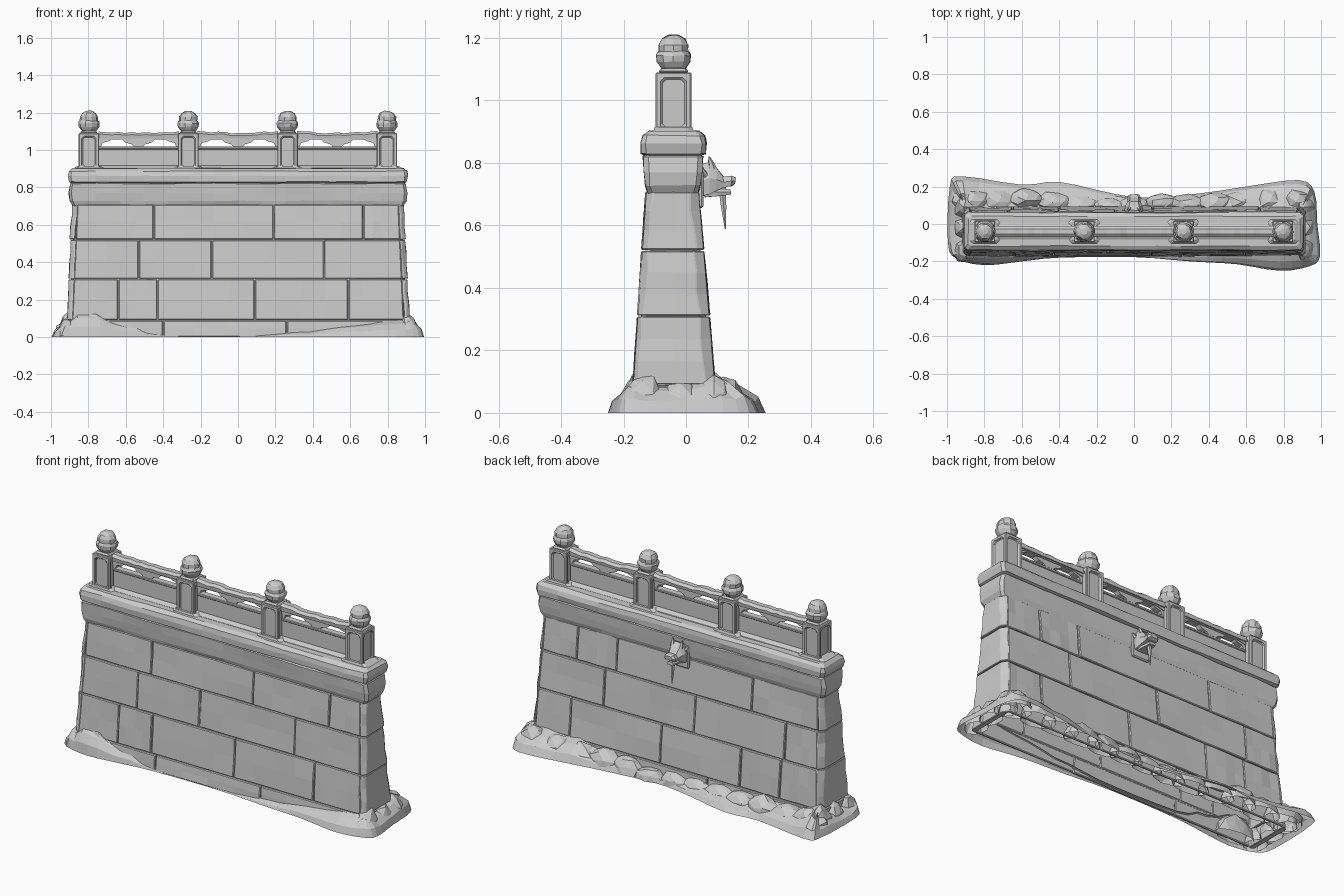
import bpy, bmesh, math, random
from mathutils import Vector

random.seed(7)
if "Cube" in bpy.data.objects:
    bpy.data.objects.remove(bpy.data.objects["Cube"])

stone = bpy.data.materials.new("grey_stone")
stone.use_nodes = True
stone.diffuse_color = (0.6, 0.6, 0.6, 1)
stone.node_tree.nodes["Principled BSDF"].inputs["Base Color"].default_value = (0.6, 0.6, 0.6, 1)

MID = -0.04  # y of the wall's centre plane


def finish(bm, name, bevel=0):
    bmesh.ops.recalc_face_normals(bm, faces=bm.faces)
    me = bpy.data.meshes.new(name)
    bm.to_mesh(me)
    bm.free()
    me.materials.append(stone)
    ob = bpy.data.objects.new(name, me)
    bpy.context.collection.objects.link(ob)
    if bevel:
        mod = ob.modifiers.new("worn_edges", "BEVEL")
        mod.width, mod.segments = bevel, 1
    return ob


def jit(amount):
    return random.uniform(-amount, amount)


def loft(name, rings, caps=True, bevel=0, rough=0):
    """Skin a list of point rings of equal length."""
    bm = bmesh.new()
    rows = [[bm.verts.new(Vector(p) + Vector((jit(rough), jit(rough), jit(rough)))) for p in r]
            for r in rings]
    n = len(rows[0])
    for a, b in zip(rows, rows[1:]):
        for i in range(n):
            j = (i + 1) % n
            bm.faces.new((a[i], a[j], b[j], b[i]))
    if caps:
        bm.faces.new(rows[0])
        bm.faces.new(rows[-1])
    return finish(bm, name, bevel)


def rect(hx, y0, y1, z, cut=0.0, cols=1):
    """Level ring with cut corners and extra points along its length."""
    xs = [-hx + cut + 2 * (hx - cut) * i / cols for i in range(cols + 1)]
    ring = [(x, y0, z) for x in xs] + [(hx, y0 + cut, z), (hx, y1 - cut, z)]
    return ring + [(x, y1, z) for x in reversed(xs)] + [(-hx, y1 - cut, z), (-hx, y0 + cut, z)]


def box(name, x0, x1, y0, y1, z0, z1, bevel=0):
    return loft(name, [[(x0, y0, z), (x1, y0, z), (x1, y1, z), (x0, y1, z)] for z in (z0, z1)],
                True, bevel)


def plate(name, outline, half):
    """Outline in x, z given thickness around the centre plane."""
    return loft(name, [[(x, MID + s * half, z) for x, z in outline] for s in (-1, 1)])


# Battered wall faces
def half_len(z): return 0.92 - 0.045 * z
def front_y(z): return -0.175 + 0.068 * z
def back_y(z): return 0.10 - 0.083 * z


GAP, SKIN, END = 0.002, 0.014, 0.03


def block(name, xa, xb, z0, z1, face):
    """Thin facing stone with an uneven outer face; None ends at a corner stone."""
    rings, cols = [], 4
    push = jit(0.002)
    for k in range(3):
        z = z0 + GAP + (z1 - z0 - 2 * GAP) * k / 2
        y, h = face(z) + push, half_len(z) - END
        s = 1 if y > MID else -1
        xl = -h if xa is None else xa + GAP
        xr = h if xb is None else xb - GAP
        outer = [(xl + (xr - xl) * c / cols, y + jit(0.003), z) for c in range(cols + 1)]
        rings.append([(xl, y - s * SKIN, z), *outer, (xr, y - s * SKIN, z)])
    loft(name, rings, True, 0.004)


levels = [0, 0.09, 0.31, 0.52, 0.71]
front_joints = [(-0.4, 0.26), (-0.64, -0.43, 0.09, 0.59), (-0.53, -0.14, 0.46), (-0.45, 0.19, 0.67)]
back_joints = [(-0.2, 0.3), (-0.65, -0.4, 0.1, 0.67), (-0.67, -0.1, 0.47), (-0.45, 0.4, 0.65)]
for side, joints, face in (("front", front_joints, front_y), ("back", back_joints, back_y)):
    for c, row in enumerate(joints):
        ends = [None, *row, None]
        for i in range(len(ends) - 1):
            block(f"{side}_block_{c}_{i}", ends[i], ends[i + 1], levels[c], levels[c + 1], face)

# Chamfered stones closing both ends, one per course
for s in (-1, 1):
    for z0, z1 in zip(levels, levels[1:]):
        rings = []
        for k in range(4):
            z = z0 + GAP + (z1 - z0 - 2 * GAP) * k / 3
            h, a, b = half_len(z) + jit(0.004), front_y(z), back_y(z)
            c, d = 0.018 + jit(0.006), 0.03 + jit(0.008)
            rings.append([(s * x, y, z) for x, y in (
                (h - END, a), (h - c, a), (h, a + c), (h + jit(0.003), MID), (h, b - d), (h - d * 0.7, b),
                (h - END, b), (h - END, MID))])
        loft("corner_stone", rings, True, 0.004)

loft("wall_core", [rect(half_len(z) - SKIN, front_y(z) + 0.01, back_y(z) - 0.01, z, 0.025)
                   for z in (0.004, 0.75)], caps=False)

# Moulding and coping: half length, front, back, height
moulding = [(0.885, -0.122, 0.038, 0.703), (0.9, -0.13, 0.046, 0.728), (0.905, -0.133, 0.05, 0.77),
            (0.898, -0.137, 0.053, 0.82), (0.886, -0.125, 0.04, 0.826)]
coping = [(0.886, -0.125, 0.04, 0.822), (0.902, -0.143, 0.062, 0.83), (0.908, -0.144, 0.065, 0.862),
          (0.904, -0.138, 0.06, 0.887), (0.885, -0.118, 0.042, 0.902)]
for name, rows in (("moulding", moulding), ("coping", coping)):
    loft(name, [rect(h, a, b, z, 0.015, 14) for h, a, b, z in rows], rough=0.0025)


# Posts with sunk panels and bud finials
def post(x):
    bm = bmesh.new()
    bmesh.ops.create_cube(bm, size=1)
    for v in bm.verts:
        v.co = Vector((x + v.co.x * 0.11, MID + v.co.y * 0.114, 0.99 + v.co.z * 0.2))
    bm.normal_update()
    sides = [f for f in bm.faces if abs(f.normal.z) < 0.5]
    bmesh.ops.inset_individual(bm, faces=sides, thickness=0.026)
    edges = []
    for f in sides:
        normal = f.normal.copy()
        new = bmesh.ops.extrude_discrete_faces(bm, faces=[f])["faces"][0]
        bmesh.ops.translate(bm, verts=new.verts, vec=-normal * 0.01)
        edges += [e for v in new.verts for e in v.link_edges if e not in new.edges[:]]
    bmesh.ops.bevel(bm, geom=edges, offset=0.014, segments=1, affect="EDGES")
    finish(bm, "post", 0.004)
    box("post_cap", x - 0.045, x + 0.045, MID - 0.047, MID + 0.047, 1.085, 1.102, 0.008)
    bud = [(1.098, 0.036), (1.108, 0.044), (1.124, 0.055), (1.143, 0.058), (1.153, 0.053),
           (1.157, 0.049), (1.178, 0.049), (1.197, 0.038), (1.209, 0.016)]
    loft("bud_finial", [[(x + r * math.cos(a), MID + r * math.sin(a), z)
                         for a in (math.tau * i / 10 for i in range(10))] for z, r in bud], rough=0.002)
    loft("post_foot", [rect(w, MID - d, MID + d, z, 0.015) for w, d, z in
                       ((0.095, 0.066, 0.895), (0.062, 0.06, 0.915))]).location.x = x


posts = [-0.797, -0.266, 0.265, 0.796]
for px in posts:
    post(px)

# Balustrade bays
for xa, xb in zip(posts, posts[1:]):
    xa, xb = xa + 0.05, xb - 0.05
    xm, n = (xa + xb) / 2, 12
    rings = []
    for i in range(n + 1):
        x = xa + (xb - xa) * i / n
        top = 1.1 - 0.008 * math.sin(math.pi * i / n) + jit(0.004)
        rings.append([(x, MID - 0.027, 1.062), (x, MID - 0.03, top - 0.012), (x, MID - 0.014, top),
                      (x, MID + 0.014, top), (x, MID + 0.03, top - 0.012), (x, MID + 0.027, 1.062)])
    loft("top_rail", rings)
    box("infill_panel", xa, xb, MID - 0.014, MID + 0.014, 0.9, 1.006)
    box("middle_rail", xa, xb, MID - 0.02, MID + 0.02, 1.004, 1.018, 0.003)
    loft("sill", [[(xa, MID - d, z), (xb, MID - d, z), (xb, MID + d, z), (xa, MID + d, z)]
                  for d, z in ((0.045, 0.892), (0.042, 0.905), (0.02, 0.916))])
    plate("gap_lintel", [(xa, 1.045), (xa + 0.05, 1.056), (xb - 0.05, 1.056), (xb, 1.045),
                         (xb, 1.07), (xa, 1.07)], 0.02)
    plate("cloud_bracket", [(xm - 0.02, 1.012), (xm + 0.02, 1.012), (xm + 0.035, 1.03), (xm + 0.07, 1.04),
                            (xm + 0.09, 1.06), (xm - 0.09, 1.06), (xm - 0.07, 1.04), (xm - 0.035, 1.03)], 0.016)
    for x, s in ((xa, 1), (xb, -1)):
        plate("corner_bracket", [(x, 1.01), (x + s * 0.015, 1.02), (x + s * 0.022, 1.038),
                                 (x + s * 0.06, 1.048), (x + s * 0.075, 1.06), (x, 1.06)], 0.016)


# Carved beast-head spout on the back
def snout(name, rows):
    loft(name, [[(-w, y, a), (w, y, a), (w * 1.15, y, (a + b) / 2), (w * 0.7, y, b),
                 (-w * 0.7, y, b), (-w * 1.15, y, (a + b) / 2)] for y, a, b, w in rows], rough=0.002)


def spike(name, base, tip, r):
    base, tip = Vector(base), Vector(tip)
    q = (tip - base).to_track_quat("Z", "Y")
    loft(name, [[c + q @ Vector((k * math.cos(a), k * math.sin(a), 0))
                 for a in (math.tau * i / 6 for i in range(6))]
                for c, k in ((base, r), (base.lerp(tip, 0.5), r * 0.7), (tip, 0.002))])


box("spout_plate", -0.055, 0.055, 0.02, 0.056, 0.655, 0.79, 0.006)
snout("spout_head", [(0.04, 0.69, 0.79, 0.04), (0.075, 0.7, 0.803, 0.043), (0.095, 0.71, 0.785, 0.038),
                     (0.12, 0.722, 0.757, 0.03), (0.145, 0.724, 0.76, 0.031), (0.158, 0.733, 0.752, 0.02)])
snout("spout_jaw", [(0.06, 0.69, 0.72, 0.03), (0.1, 0.695, 0.715, 0.024), (0.143, 0.7, 0.716, 0.018)])
spike("hanging_drip", (0, 0.115, 0.73), (0, 0.126, 0.588), 0.014)
for s in (-1, 1):
    spike("horn", (s * 0.025, 0.085, 0.78), (s * 0.03, 0.074, 0.82), 0.014)
    spike("ear", (s * 0.03, 0.065, 0.75), (s * 0.055, 0.05, 0.785), 0.014)

# Open earth skirt: outline x, y and the height where it meets the wall
shore = [(-0.995, -0.1, 0.06), (-0.95, -0.185, 0.1), (-0.8, -0.22, 0.13), (-0.6, -0.2, 0.08),
         (-0.4, -0.18, 0.02), (0, -0.177, 0.01), (0.3, -0.2, 0.03), (0.55, -0.215, 0.055),
         (0.78, -0.25, 0.08), (0.94, -0.225, 0.1), (0.995, -0.17, 0.1), (0.98, 0, 0.1),
         (0.965, 0.17, 0.11), (0.88, 0.235, 0.12), (0.6, 0.2, 0.1), (0.4, 0.17, 0.07),
         (0.1, 0.14, 0.05), (-0.1, 0.16, 0.05), (-0.4, 0.225, 0.06), (-0.6, 0.21, 0.07),
         (-0.92, 0.255, 0.11), (-0.985, 0.2, 0.1)]
shore = [Vector(p) for p in shore]
rings = [[], [], [], []]
for i, q in enumerate(shore):
    p, r, s = shore[i - 1], shore[(i + 1) % len(shore)], shore[(i + 2) % len(shore)]
    for t in (0, 0.33, 0.67):
        # Smooth curve through the outline points
        x, y, h = q + t / 2 * (r - p + t * (2 * p - 5 * q + 4 * r - s + t * (3 * (q - r) + s - p)))
        x, h = max(-1, min(1, x)), max(0.01, h * random.uniform(0.85, 1.15))
        inner = Vector((max(-0.89, min(0.89, x)), max(-0.15, min(0.07, y)), 0))
        for ring, f, k in zip(rings, (0, 0.13, 0.5, 1), (0, 0.42, 0.75, 1)):
            ring.append(Vector((x, y, 0)).lerp(inner, f) + Vector((0, 0, h * k)))
loft("earth_skirt", rings, caps=False)


# Half-buried boulders against the back and the ends
def boulder(x, y, rx, ry, h):
    bm = bmesh.new()
    bmesh.ops.create_icosphere(bm, subdivisions=2, radius=1)
    for v in bm.verts:
        c = v.co * random.uniform(0.88, 1.05)
        v.co = Vector((x + c.x * rx, y + c.y * ry, c.z * h))
    bmesh.ops.bisect_plane(bm, geom=bm.verts[:] + bm.edges[:] + bm.faces[:], plane_co=(0, 0, 0.005),
                           plane_no=(0, 0, -1), clear_outer=True)
    finish(bm, "boulder")


for i in range(13):
    bx = -0.87 + 0.145 * i
    lift = abs(bx)
    boulder(bx, 0.095 + 0.035 * lift + jit(0.01), 0.11 + jit(0.015), 0.05 + 0.035 * lift,
            0.065 + 0.065 * lift + jit(0.012))
for s in (-1, 1):
    for by in (-0.14, -0.02, 0.09):
        boulder(s * 0.91, by, 0.06, 0.07, 0.115 + jit(0.018))
boulder(-0.78, -0.145, 0.13, 0.055, 0.14)
